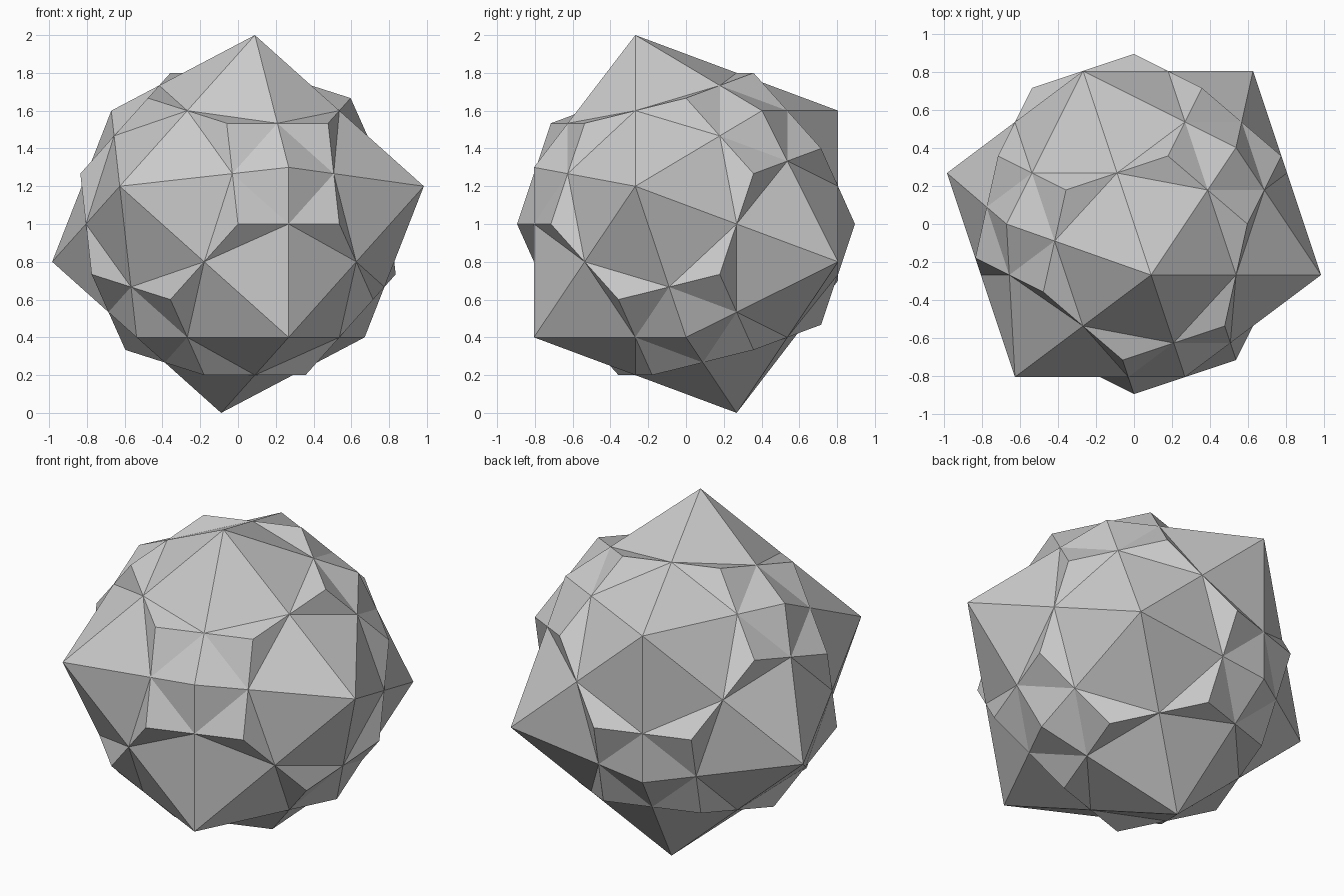
import bpy, bmesh
from itertools import permutations, product
from math import sqrt, radians
from mathutils import Matrix, Vector

if "Cube" in bpy.data.objects:
    bpy.data.objects.remove(bpy.data.objects["Cube"])

UNIT = 0.2
s5 = sqrt(5)
# Tilted axes shared by both solids (columns of the rotation)
A = Vector((s5 / 3, 0, -2 / 3))
B = Vector((-2 / (3 * s5), 2 / s5, -1 / 3))
C = Vector((-4 / (3 * s5), -1 / s5, -2 / 3))
TILT = Matrix((A, B, C)).transposed()


def all_signs(*base):
    """Every permutation and sign change of one corner."""
    return {tuple(c * s for c, s in zip(p, signs))
            for p in permutations(base) for signs in product((1, -1), repeat=3)}


def convex_solid(name, corners):
    bm = bmesh.new()
    for c in sorted(corners):
        bm.verts.new(TILT @ Vector(c) * UNIT + Vector((0, 0, 1)))
    bmesh.ops.convex_hull(bm, input=bm.verts[:])
    bmesh.ops.dissolve_limit(bm, angle_limit=radians(1), verts=bm.verts[:], edges=bm.edges[:])
    bmesh.ops.recalc_face_normals(bm, faces=bm.faces[:])
    mesh = bpy.data.meshes.new(name)
    bm.to_mesh(mesh)
    bm.free()
    obj = bpy.data.objects.new(name, mesh)
    bpy.context.collection.objects.link(obj)
    return obj


# Cube with a low pyramid on each face
convex_solid("tetrakis_cube", all_signs(3, 3, 3) | all_signs(4.5, 0, 0))
# Its dual: square and hexagon faces, edges crossing those of the first solid
convex_solid("truncated_octahedron", all_signs(4, 2, 0))
